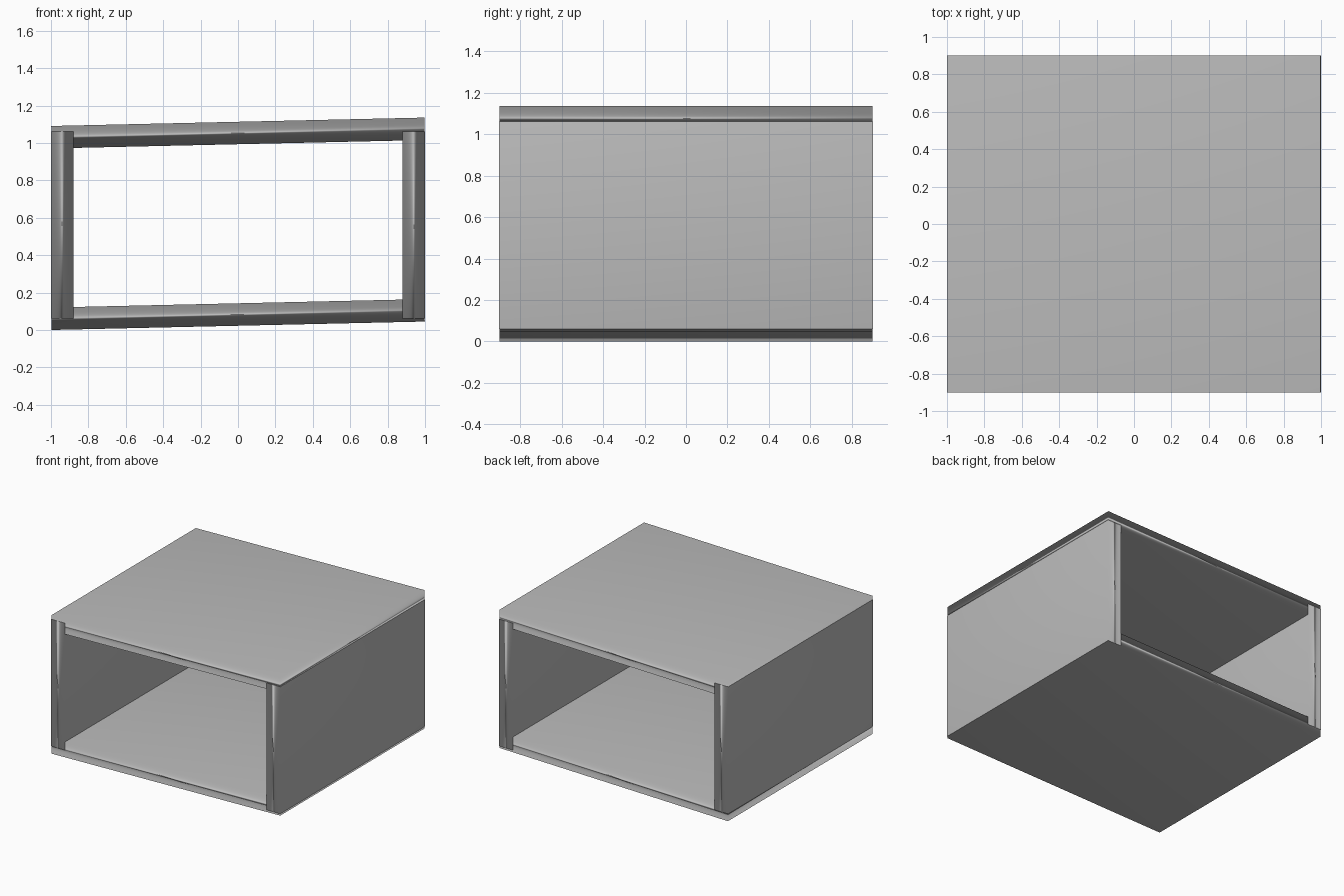
import bpy
import math

cube = bpy.data.objects.get("Cube")
if cube:
    bpy.data.objects.remove(cube, do_unlink=True)

# Single plain grey finish
grey = bpy.data.materials.new("grey")
grey.use_nodes = True
colour = (0.5, 0.5, 0.5, 1)
grey.diffuse_color = colour
grey.node_tree.nodes["Principled BSDF"].inputs["Base Color"].default_value = colour

THICK = 0.12
TILT = math.radians(-1.29)


def panel(name, size, location, tilt=0):
    """Smooth-shaded board whose normals follow its broad faces."""
    bpy.ops.mesh.primitive_cube_add(size=1, location=location)
    board = bpy.context.object
    board.name = name
    board.scale = size
    bpy.ops.object.transform_apply(location=False, rotation=False, scale=True)
    board.rotation_euler.y = tilt
    board.data.materials.append(grey)
    bpy.ops.object.shade_smooth()
    weighted = board.modifiers.new("broad_face_normals", 'WEIGHTED_NORMAL')
    weighted.mode = 'FACE_AREA'
    return board


# Slightly tilted boards above and below
for name, z in (("bottom_panel", 0.0825), ("top_panel", 1.053)):
    panel(name, (1.995, 1.8, THICK), (0, 0, z), TILT)

# Upright side walls, a hair longer than the boards they overlap
for name, side in (("left_wall", 1), ("right_wall", -1)):
    panel(name, (THICK, 1.804, 1.0), (side * 0.94, 0, 0.56))
